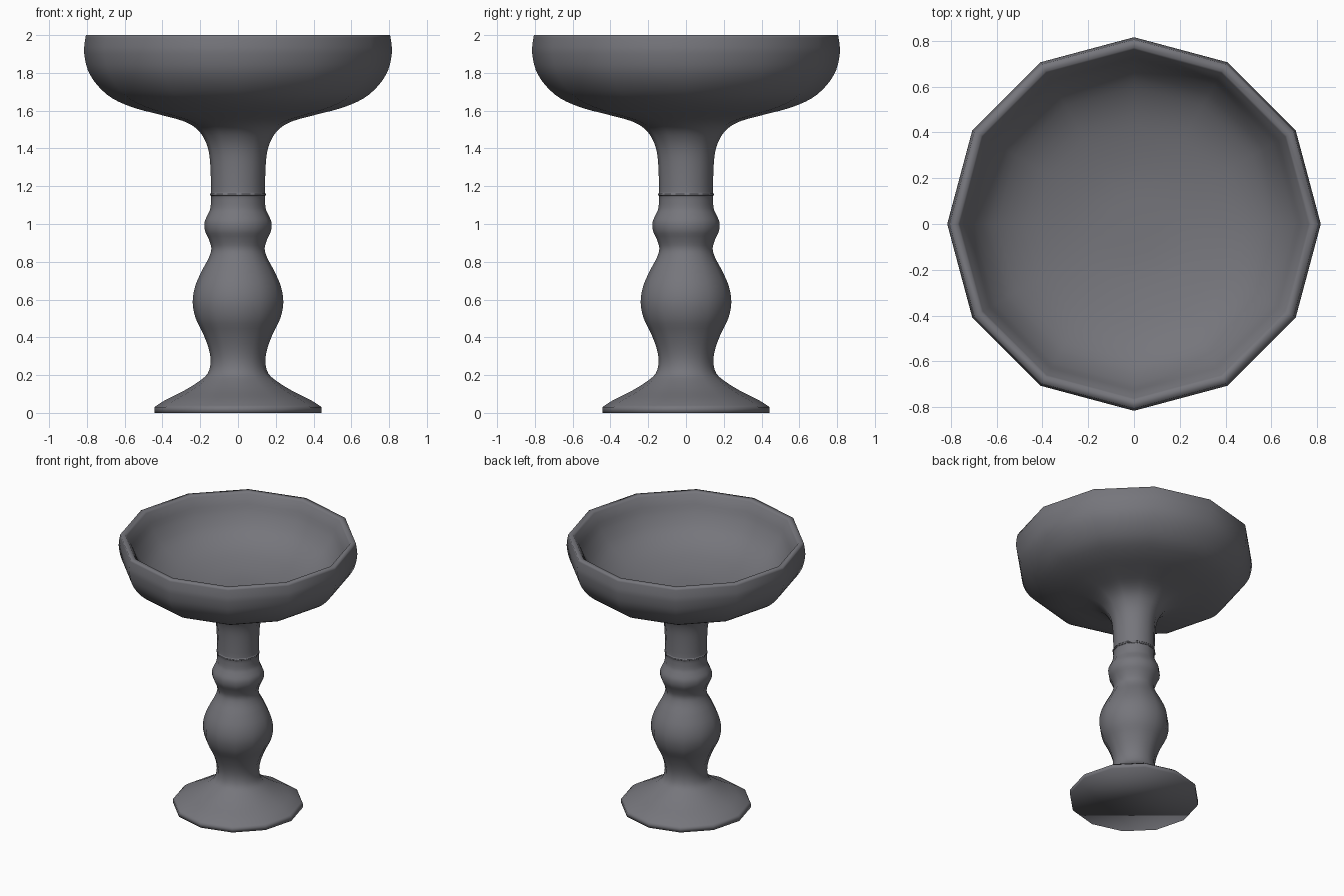
import bpy, bmesh, math
from mathutils import Vector

if "Cube" in bpy.data.objects:
    bpy.data.objects.remove(bpy.data.objects["Cube"])

SIDES = 12

# Foot, from the bottom edge up
foot = [(0.443, 0.03), (0.385, 0.068), (0.285, 0.118), (0.205, 0.168), (0.16, 0.21)]
# Turned stem: bulb, ring and fine bead
stem = [(0.145, 0.27), (0.155, 0.34), (0.185, 0.42), (0.224, 0.5), (0.24, 0.585),
        (0.227, 0.67), (0.19, 0.755), (0.155, 0.82), (0.141, 0.87), (0.155, 0.92),
        (0.175, 0.965), (0.177, 1.01), (0.16, 1.05), (0.146, 1.085), (0.143, 1.145),
        (0.148, 1.15), (0.148, 1.162), (0.143, 1.168), (0.146, 1.3)]
# Outside of the bowl
bowl_outer = [(0.155, 1.385), (0.178, 1.45), (0.22, 1.505), (0.29, 1.545),
              (0.41, 1.578), (0.55, 1.615), (0.665, 1.665), (0.745, 1.735),
              (0.795, 1.815), (0.814, 1.9), (0.813, 1.95), (0.805, 2.0)]
# Lip and hollow of the bowl
bowl_inner = [(0.77, 2.0), (0.738, 1.95), (0.7, 1.87), (0.63, 1.78),
              (0.52, 1.71), (0.38, 1.665), (0.2, 1.635), (0, 1.63)]


def smooth_curve(points, steps=3):
    """Catmull-Rom curve through the profile points."""
    p = [Vector(q) for q in points]
    p = [p[0]] + p + [p[-1]]
    out = []
    for a, b, c, d in zip(p, p[1:], p[2:], p[3:]):
        for i in range(steps):
            t = i / steps
            out.append(0.5 * (2 * b + (c - a) * t + (2 * a - 5 * b + 4 * c - d) * t ** 2
                              + (3 * b - a - 3 * c + d) * t ** 3))
    return out + [p[-1]]


def lathe(name, profile):
    bm = bmesh.new()
    verts = [bm.verts.new((r, 0, z)) for r, z in profile]
    edges = [bm.edges.new(pair) for pair in zip(verts, verts[1:])]
    bmesh.ops.spin(bm, geom=verts + edges, cent=(0, 0, 0), axis=(0, 0, 1),
                   angle=math.tau, steps=SIDES, use_duplicate=False)
    bmesh.ops.remove_doubles(bm, verts=bm.verts[:], dist=0.0005)
    # Close the underside of the foot
    bmesh.ops.holes_fill(bm, edges=[e for e in bm.edges if e.is_boundary], sides=SIDES)
    bmesh.ops.recalc_face_normals(bm, faces=bm.faces[:])
    for face in bm.faces:
        face.smooth = True
    mesh = bpy.data.meshes.new(name)
    bm.to_mesh(mesh)
    bm.free()
    obj = bpy.data.objects.new(name, mesh)
    bpy.context.collection.objects.link(obj)
    return obj


# One continuous turned piece in dark stone grey
profile = ([(0.443, 0)] + smooth_curve(foot + stem + bowl_outer)
           + smooth_curve(bowl_inner))
pedestal = lathe("pedestal_bowl", profile)
stone = bpy.data.materials.new("dark_stone")
stone.diffuse_color = (0.18, 0.18, 0.2, 1)
stone.use_nodes = True
stone.node_tree.nodes["Principled BSDF"].inputs["Base Color"].default_value = stone.diffuse_color
pedestal.data.materials.append(stone)
